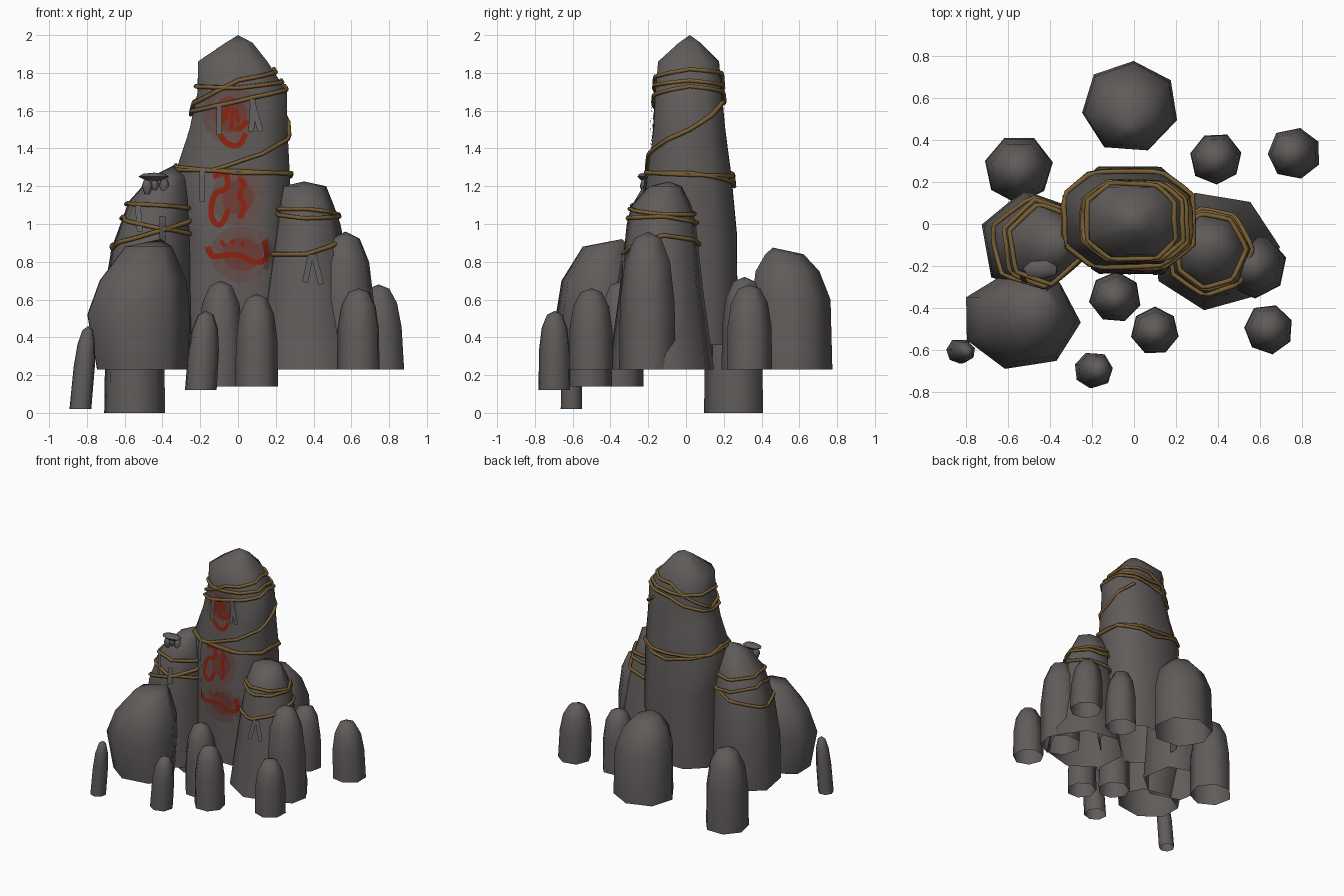
import bpy, bmesh, math, random
from mathutils import Vector
from mathutils.bvhtree import BVHTree

random.seed(4)
if "Cube" in bpy.data.objects:
    bpy.data.objects.remove(bpy.data.objects["Cube"])


def material(name, rgb):
    m = bpy.data.materials.new(name)
    m.use_nodes = True
    m.diffuse_color = (*rgb, 1)
    bsdf = m.node_tree.nodes["Principled BSDF"]
    bsdf.inputs["Base Color"].default_value = (*rgb, 1)
    bsdf.inputs["Roughness"].default_value = 0.9
    return m


STONE = material("grey_stone", (0.115, 0.106, 0.102))
ROPE = material("tan_rope", (0.19, 0.115, 0.035))
CLOTH = material("grey_cloth", (0.125, 0.122, 0.12))
RED = material("red_paint", (0.26, 0.016, 0.005))
TINT = material("red_stain", (0.155, 0.045, 0.038))
FAINT = material("faint_red_stain", (0.128, 0.078, 0.071))


def finish(name, bm, mats, smooth=None):
    mesh = bpy.data.meshes.new(name)
    bm.to_mesh(mesh)
    bm.free()
    ob = bpy.data.objects.new(name, mesh)
    bpy.context.collection.objects.link(ob)
    for m in mats:
        mesh.materials.append(m)
    if smooth:
        bpy.ops.object.select_all(action="DESELECT")
        ob.select_set(True)
        bpy.context.view_layer.objects.active = ob
        bpy.ops.object.shade_smooth_by_angle(angle=math.radians(smooth))


def rock(name, levels, apex, sides=7, turn=0.0, square=1.0, rough=0.03):
    """Loft rings of (z, cx, cy, rx, ry) up to an apex, open below; returns a tree to project onto."""
    bm = bmesh.new()
    wobble = [1 + random.uniform(-rough, rough) for _ in range(sides)]
    rings = []
    for z, cx, cy, rx, ry in levels:
        ring = []
        for i in range(sides):
            a = math.radians(turn) + math.tau * i / sides
            c, s = math.cos(a), math.sin(a)
            c = math.copysign(abs(c) ** square, c) * wobble[i]
            s = math.copysign(abs(s) ** square, s) * wobble[i]
            ring.append(bm.verts.new((cx + rx * c, cy + ry * s, z)))
        rings.append(ring)
    tip = bm.verts.new(apex)
    for i in range(sides):
        j = (i + 1) % sides
        for lo, hi in zip(rings, rings[1:]):
            bm.faces.new((lo[i], lo[j], hi[j], hi[i]))
        bm.faces.new((rings[-1][i], rings[-1][j], tip))
    tree = BVHTree.FromBMesh(bm)
    finish(name, bm, [STONE], 65)
    return tree


# Three tall pillars
main = rock("main_pillar", [
    (0.36, -0.02, 0.02, 0.3, 0.27), (0.95, -0.015, 0.02, 0.3, 0.265),
    (1.25, -0.035, 0.02, 0.325, 0.235), (1.5, 0.0, 0.02, 0.275, 0.2),
    (1.7, 0.02, 0.015, 0.25, 0.185), (1.86, -0.03, 0.015, 0.195, 0.17),
    (1.96, 0.005, 0.02, 0.075, 0.06)], (0, 0.02, 2), 8, 22.5, 0.72, 0.015)
left = rock("left_pillar", [
    (0.23, 0.38, -0.13, 0.31, 0.29), (0.65, 0.37, -0.13, 0.24, 0.23),
    (1.0, 0.365, -0.13, 0.175, 0.19), (1.1, 0.355, -0.13, 0.15, 0.165),
    (1.2, 0.345, -0.11, 0.12, 0.09)], (0.35, -0.09, 1.225), 7, 4)
right = rock("right_pillar", [
    (0.23, -0.48, -0.09, 0.255, 0.25), (0.6, -0.48, -0.09, 0.245, 0.24),
    (0.87, -0.46, -0.09, 0.22, 0.225), (1.12, -0.42, -0.1, 0.165, 0.18),
    (1.25, -0.37, -0.1, 0.095, 0.1)], (-0.34, -0.08, 1.31), 6, 40)

# Broad boulders beside the pillars
rock("front_boulder", [
    (0.23, -0.52, -0.46, 0.25, 0.2), (0.52, -0.54, -0.46, 0.285, 0.235),
    (0.7, -0.515, -0.45, 0.24, 0.215), (0.88, -0.48, -0.42, 0.13, 0.13)],
    (-0.41, -0.34, 0.92), 7, -2)
rock("back_boulder", [
    (0.23, -0.02, 0.56, 0.235, 0.22), (0.6, -0.02, 0.555, 0.225, 0.215),
    (0.75, -0.02, 0.535, 0.18, 0.175), (0.84, -0.02, 0.52, 0.105, 0.105)],
    (-0.02, 0.46, 0.875), 7, 34)

# Small standing stones: x, y, radius, bottom, top, lean
small = [
    ("left_spike_stone", 0.57, -0.2, 0.155, 0.23, 0.96, 0.0),
    ("left_front_stone", 0.64, -0.5, 0.12, 0.23, 0.66, 0.0),
    ("left_outer_stone", 0.765, 0.335, 0.125, 0.23, 0.68, -0.02),
    ("left_back_stone", 0.39, 0.31, 0.125, 0.23, 0.72, 0.0),
    ("right_back_stone", -0.55, 0.26, 0.165, 0.0, 0.64, 0.0),
    ("middle_stone", -0.09, -0.35, 0.122, 0.14, 0.7, 0.0),
    ("front_left_stone", 0.1, -0.51, 0.115, 0.14, 0.63, 0.0),
    ("front_right_stone", -0.2, -0.695, 0.088, 0.12, 0.54, 0.03),
    ("right_outer_stone", -0.833, -0.605, 0.06, 0.02, 0.46, 0.04),
]
for name, x, y, r, lo, hi, lean in small:
    steps = [(0, 1), (0.5, 0.97), (0.78, 0.81), (0.95, 0.48)]
    levels = [(lo + (hi - lo) * t, x + lean * t, y, r * k, r * k) for t, k in steps]
    rock(name, levels, (x + lean, y, hi), 7, random.uniform(0, 50))

# Little cairn on the right pillar
for name, x, z, r, h in [("cairn_cap", -0.445, 1.23, 0.085, 0.042),
                         ("cairn_foot_a", -0.48, 1.16, 0.03, 0.08),
                         ("cairn_foot_b", -0.39, 1.16, 0.028, 0.085),
                         ("cairn_foot_c", -0.44, 1.18, 0.022, 0.06)]:
    d = min(r, 0.045)
    rock(name, [(z, x, -0.215, r * 0.5, d * 0.5), (z + h / 2, x, -0.215, r, d),
                (z + h * 0.85, x, -0.215, r * 0.7, d * 0.7)], (x, -0.215, z + h), 7, 20)


# Ropes wound around the pillars, given as (degrees, height) stops
def rope(name, tree, axis, stops, closed=True):
    if closed:
        stops = stops + [(stops[0][0] + 360, stops[0][1])]
    pts = []
    for (a0, z0), (a1, z1) in zip(stops, stops[1:]):
        n = max(2, round((a1 - a0) / 11))
        for k in range(n):
            a, z = a0 + (a1 - a0) * k / n, z0 + (z1 - z0) * k / n
            out = Vector((math.cos(math.radians(a)), math.sin(math.radians(a)), 0))
            hit = tree.ray_cast(Vector((*axis, z)) + out, -out)[0]
            if hit:
                pts.append(hit + out * 0.01)
    curve = bpy.data.curves.new(name, "CURVE")
    curve.dimensions = "3D"
    curve.bevel_depth = 0.012
    curve.bevel_resolution = 1
    curve.use_fill_caps = True
    sp = curve.splines.new("POLY")
    sp.points.add(len(pts) - 1)
    for p, co in zip(sp.points, pts):
        p.co = (*co, 1)
    sp.use_cyclic_u = closed
    curve.materials.append(ROPE)
    bpy.context.collection.objects.link(bpy.data.objects.new(name, curve))


def tied(name, tree, axis, loops):
    # each loop lists heights at the left, back, right and front
    for i, heights in enumerate(loops):
        rope(f"{name}_{i + 1}", tree, axis, [(90 * k, z) for k, z in enumerate(heights)])


tied("main_rope", main, (0, 0.02), [
    (1.76, 1.72, 1.73, 1.72), (1.82, 1.79, 1.6, 1.76), (1.73, 1.68, 1.58, 1.65),
    (1.26, 1.25, 1.29, 1.28), (1.27, 1.2, 1.31, 1.27)])
rope("main_spiral_rope", main, (0, 0.02),
     [(235, 1.28), (300, 1.37), (360, 1.5), (420, 1.68)], False)
tied("left_rope", left, (0.36, -0.12), [
    (1.05, 1.05, 1.08, 1.08), (1.04, 1.0, 1.06, 1.03), (0.94, 0.9, 0.84, 0.84)])
tied("right_rope", right, (-0.43, -0.1), [
    (1.08, 1.09, 1.11, 1.1), (0.94, 1.0, 1.04, 0.98), (1.03, 0.95, 0.87, 0.96)])


# Flat strips laid on the front of a pillar
def on_front(tree, x, z, lift):
    hit = tree.ray_cast(Vector((x, -2, z)), Vector((0, 1, 0)))[0]
    return (x, (hit.y if hit else -0.2) - lift, z)


def strip(name, tree, pts, width, lift, mat):
    pts = [Vector(p) for p in pts]
    for _ in range(2 if len(pts) > 2 else 1):
        cut = [pts[0]]
        for a, b in zip(pts, pts[1:]):
            cut += [a.lerp(b, 0.25), a.lerp(b, 0.75)]
        pts = cut + [pts[-1]]
    bm = bmesh.new()
    rows = []
    for i, p in enumerate(pts):
        d = (pts[min(i + 1, len(pts) - 1)] - pts[max(i - 1, 0)]).normalized()
        side = Vector((-d.y, d.x)) * width / 2
        rows.append([bm.verts.new(on_front(tree, *q, lift)) for q in (p + side, p - side)])
    for (a, b), (c, d) in zip(rows, rows[1:]):
        bm.faces.new((a, b, d, c))
    finish(name, bm, [mat])


# Hanging cloth ribbons
for i, (tree, x, z, drop, lean) in enumerate([
        (main, -0.1, 1.63, 0.16, 0.0), (main, 0.07, 1.66, 0.17, 0.05),
        (main, 0.08, 1.66, 0.17, -0.01), (main, -0.19, 1.3, 0.18, 0.0),
        (left, 0.385, 0.84, 0.15, -0.03), (left, 0.4, 0.84, 0.16, 0.04),
        (right, -0.53, 1.1, 0.14, 0.01), (right, -0.4, 1.04, 0.13, 0.0)]):
    strip(f"ribbon_{i + 1}", tree, [(x, z), (x + lean, z - drop)], 0.03, 0.018, CLOTH)

# Painted strokes on the main pillar
strokes = [
    [(-0.075, 1.61), (-0.08, 1.53)], [(-0.03, 1.62), (-0.035, 1.5)],
    [(-0.055, 1.62), (-0.06, 1.55)], [(-0.01, 1.61), (0.0, 1.54)],
    [(0.05, 1.55), (0.02, 1.51), (-0.02, 1.5)],
    [(-0.1, 1.48), (-0.06, 1.42), (0.01, 1.41), (0.04, 1.48)],
    [(-0.13, 1.25), (-0.06, 1.28), (-0.05, 1.18), (-0.13, 1.17), (-0.15, 1.03),
     (-0.09, 0.98), (-0.05, 1.08)],
    [(0.0, 1.24), (0.04, 1.22), (0.0, 1.15), (0.04, 1.1), (0.01, 1.03)],
    [(-0.16, 0.88), (-0.14, 0.82), (-0.05, 0.84), (0.03, 0.83), (0.08, 0.79), (0.16, 0.81),
     (0.14, 0.91)],
    [(-0.09, 0.91), (-0.07, 0.88)], [(-0.03, 0.92), (-0.02, 0.89)], [(0.03, 0.91), (0.02, 0.88)],
]
for i, pts in enumerate(strokes):
    strip(f"painted_stroke_{i + 1}", main, pts, 0.03 if len(pts) > 2 else 0.02, 0.007, RED)


# Soft paint stains beneath the strokes
def stain(name, cx, cz, rx, rz, rings=5, seg=20):
    bm = bmesh.new()
    grid = [[bm.verts.new(on_front(main, cx + rx * r / rings * math.cos(math.tau * s / seg),
                                   cz + rz * r / rings * math.sin(math.tau * s / seg), 0.004))
             for s in range(seg)] for r in range(1, rings + 1)]
    bm.faces.new(grid[0]).material_index = 1
    for r in range(rings - 1):
        for s in range(seg):
            t = (s + 1) % seg
            f = bm.faces.new((grid[r][s], grid[r + 1][s], grid[r + 1][t], grid[r][t]))
            f.material_index = 1 if r < 2 else 0
    finish(name, bm, [FAINT, TINT])


stain("upper_stain", -0.04, 1.58, 0.15, 0.16)
stain("middle_stain", 0.0, 1.14, 0.14, 0.15)
stain("lower_stain", 0.02, 0.84, 0.17, 0.15)
